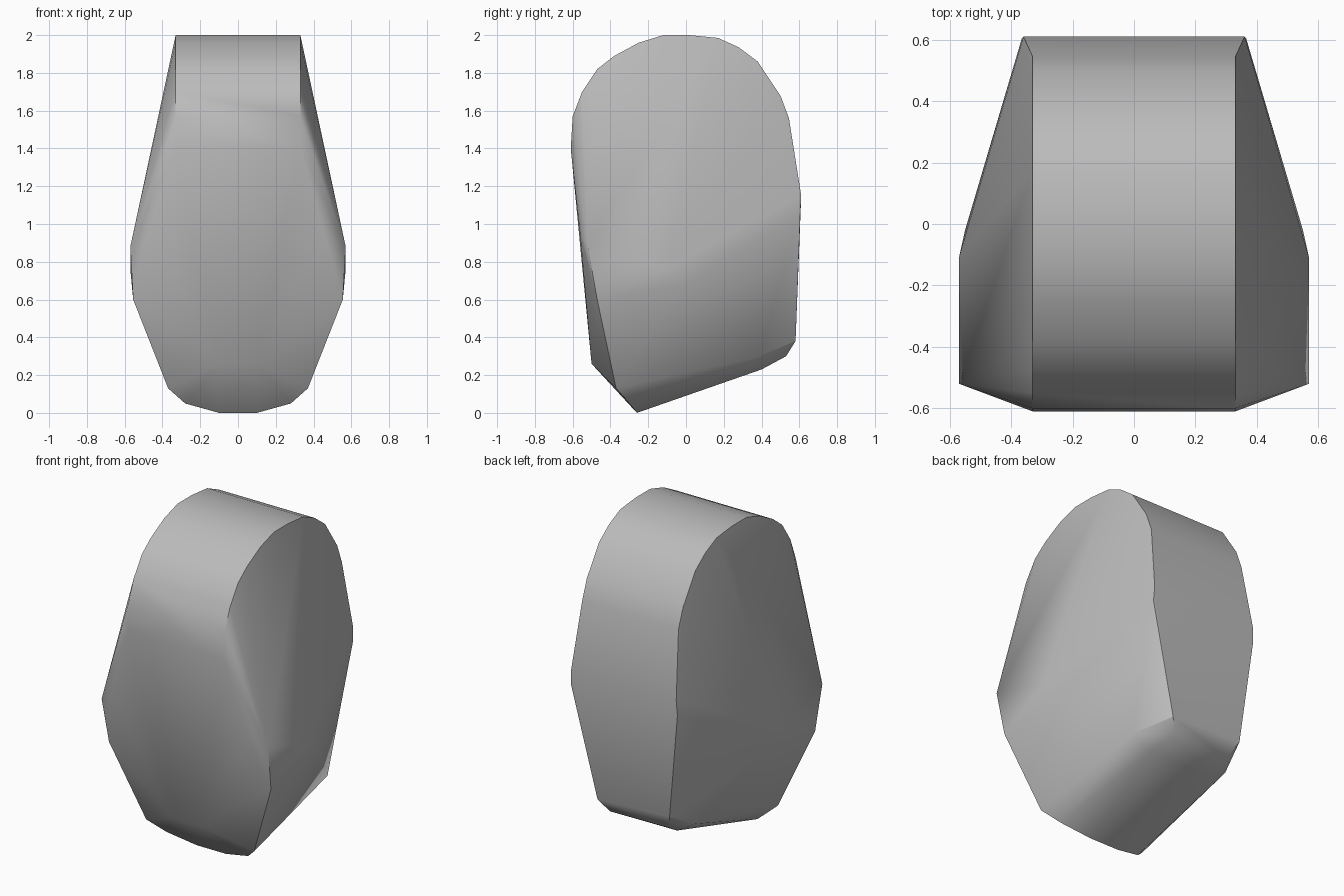
import bpy, bmesh, math

if "Cube" in bpy.data.objects:
    bpy.data.objects.remove(bpy.data.objects["Cube"], do_unlink=True)

stone = bpy.data.materials.new("stone grey")
stone.use_nodes = True
GREY = (0.5, 0.5, 0.5, 1)
stone.diffuse_color = GREY
stone.node_tree.nodes["Principled BSDF"].inputs["Base Color"].default_value = GREY

# Rounded crown band: side profile (y, z), extruded across x
crown = [(-0.61, 1.4), (-0.6, 1.57), (-0.55, 1.7), (-0.47, 1.82), (-0.38, 1.89),
         (-0.25, 1.96), (-0.12, 2), (0.02, 2), (0.17, 1.985), (0.28, 1.935),
         (0.38, 1.86), (0.5, 1.68), (0.545, 1.56)]
points = [(0.33, y, z) for y, z in crown]

# Back edges, flaring a little below the crown
points += [(0.36, 0.61, 1.15), (0.365, 0.605, 1.06)]
# Widest part of the flanks
points += [(0.57, -0.52, 0.88), (0.57, -0.11, 0.76), (0.55, -0.02, 0.68),
           (0.555, -0.47, 0.6)]
# Front cheeks and chin
points += [(0.46, -0.56, 0.94), (0.1, -0.5, 0.26), (0.37, -0.37, 0.13)]
# Sloping underside
points += [(0.28, -0.3, 0.05), (0.1, -0.26, 0), (0.34, 0.39, 0.3), (0.22, 0.4, 0.23)]

points += [(-x, y, z) for x, y, z in points]
# Uneven lower back corners
points += [(0.2, 0.58, 0.38), (-0.29, 0.575, 0.4), (0.15, 0.53, 0.3), (-0.24, 0.52, 0.3)]

# Wrap a faceted skin around the points
bm = bmesh.new()
for p in points:
    bm.verts.new(p)
bmesh.ops.convex_hull(bm, input=bm.verts)
bmesh.ops.delete(bm, geom=[v for v in bm.verts if not v.link_faces], context='VERTS')
bmesh.ops.recalc_face_normals(bm, faces=bm.faces)
mesh = bpy.data.meshes.new("boulder")
bm.to_mesh(mesh)
bm.free()
mesh.materials.append(stone)

boulder = bpy.data.objects.new("boulder", mesh)
bpy.context.collection.objects.link(boulder)
bpy.context.view_layer.objects.active = boulder
boulder.select_set(True)
bpy.ops.object.shade_smooth_by_angle(angle=math.radians(30))
